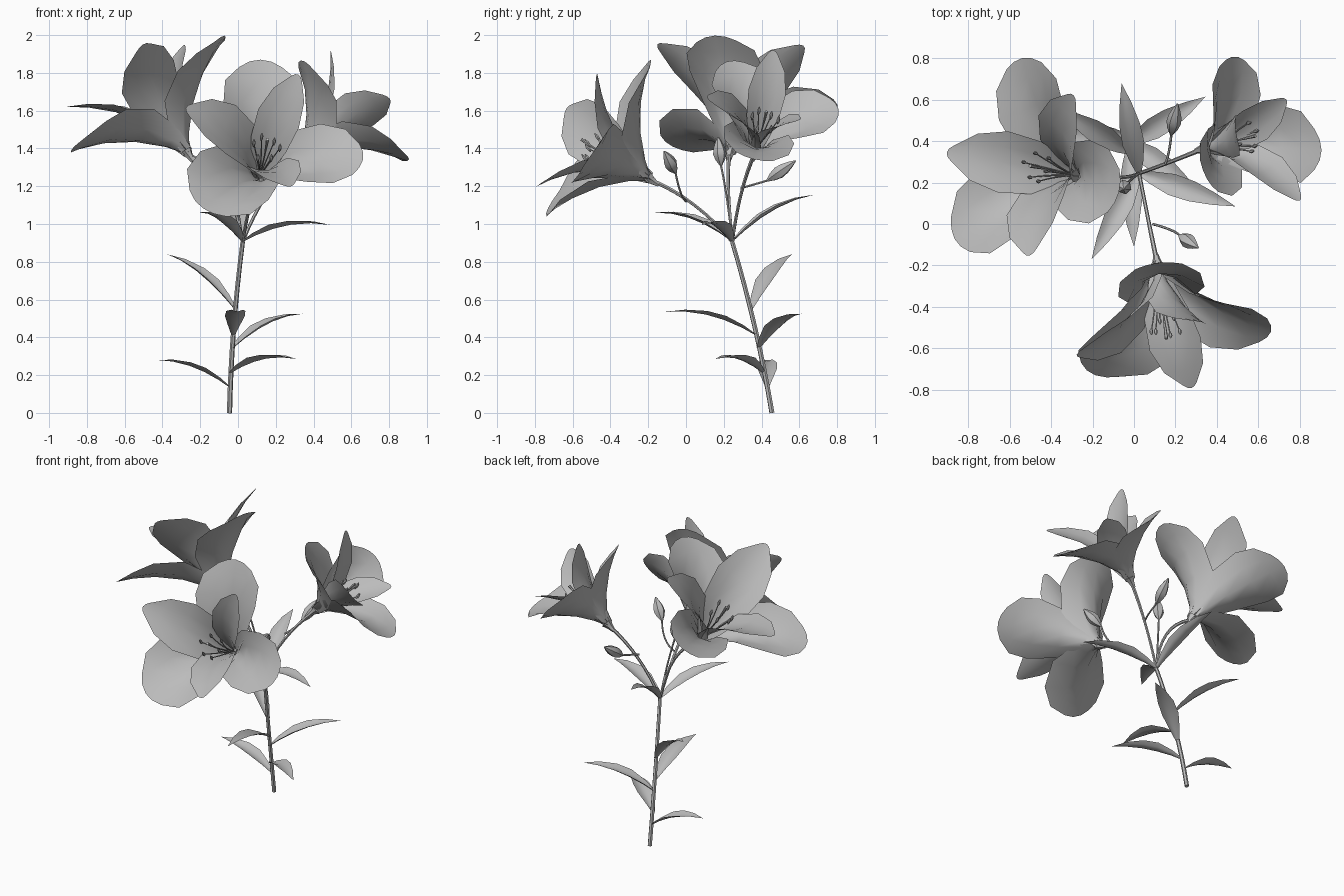
import bpy, bmesh, math
from mathutils import Vector as V

cube = bpy.data.objects.get("Cube")
if cube:
    bpy.data.objects.remove(cube)

# One grey for the whole plant
grey = bpy.data.materials.new("plain_grey")
grey.use_nodes = True
colour = (0.5, 0.5, 0.5, 1)
grey.diffuse_color = colour
grey.node_tree.nodes["Principled BSDF"].inputs["Base Color"].default_value = colour

# Width along the blade
OUTER = [(0, .12), (.18, .42), (.42, .79), (.68, 1), (.87, .93), (1, .54)]
INNER = [(0, .12), (.18, .48), (.42, .86), (.66, 1), (.86, .76), (1, .27)]
LEAF = [(0, .2), (.15, .6), (.35, 1), (.55, .95), (.78, .55), (1, 0)]


def bezier(a, b, c, t):
    return a * (1 - t) ** 2 + b * 2 * t * (1 - t) + c * t * t


def finish(obj):
    bpy.ops.object.select_all(action='DESELECT')
    obj.select_set(True)
    bpy.context.view_layer.objects.active = obj
    if obj.type == 'CURVE':
        bpy.ops.object.convert(target='MESH')
    bpy.ops.object.shade_smooth_by_angle(angle=math.radians(50))


def blade(name, base, ctrl, tip, normal, half, profile, cups, tip_bulge=0.0):
    """Curved sheet along a midrib; cups lift the edges at the base and tip."""
    bm = bmesh.new()
    rows = []
    side = (tip - base).cross(normal).normalized()
    for t, w in profile:
        mid = bezier(base, ctrl, tip, t)
        tangent = ((ctrl - base) * (1 - t) + (tip - ctrl) * t).normalized()
        face_up = side.cross(tangent).normalized()
        cup = cups[0] * (1 - t) + cups[1] * t
        row = []
        for u in (-1, -.5, 0, .5, 1):
            shift = tangent * (tip_bulge * (1 - u * u) * half * t ** 4)
            row.append(bm.verts.new(mid + side * (u * w * half)
                                    + face_up * (cup * u * u * w * half) + shift))
        rows.append(row)
    for r, s in zip(rows, rows[1:]):
        for i in range(4):
            bm.faces.new((r[i], r[i + 1], s[i + 1], s[i]))
    bmesh.ops.remove_doubles(bm, verts=bm.verts, dist=1e-5)
    mesh = bpy.data.meshes.new(name)
    bm.to_mesh(mesh)
    bm.free()
    mesh.materials.append(grey)
    obj = bpy.data.objects.new(name, mesh)
    bpy.context.collection.objects.link(obj)
    finish(obj)


def rod(name, a, b, c, radii, steps=8):
    """Round tapered tube along a three-point curve."""
    curve = bpy.data.curves.new(name, 'CURVE')
    curve.dimensions = '3D'
    curve.bevel_depth = 1
    curve.bevel_resolution = 1
    curve.use_fill_caps = True
    line = curve.splines.new('POLY')
    line.points.add(steps)
    for i, p in enumerate(line.points):
        t = i / steps
        p.co = (*bezier(V(a), V(b), V(c), t), 1)
        k = t * (len(radii) - 1)
        j = min(int(k), len(radii) - 2)
        p.radius = radii[j] + (radii[j + 1] - radii[j]) * (k - j)
    curve.materials.append(grey)
    obj = bpy.data.objects.new(name, curve)
    bpy.context.collection.objects.link(obj)
    finish(obj)


def flower(name, base, petals, reach):
    """Petals are (tip, half width), outer and inner in turn around the axis."""
    base = V(base)
    axis = sum(((V(tip) - base).normalized() for tip, _ in petals), V()).normalized()
    # Funnel at the back of the flower
    rod(name + "_funnel", base - axis * .04, base, base + axis * .03, [.012, .021, .036], 4)
    for i, (tip, half) in enumerate(petals):
        tip = V(tip)
        chord = tip - base
        d = chord.normalized()
        inward = axis - d * axis.dot(d)
        bend, profile, cups = ((.22, OUTER, (1.22, .04)), (.38, INNER, (.6, .08)))[i % 2]
        ctrl = base + chord * .5 + inward * (bend * chord.length)
        blade(f"{name}_petal_{i + 1}", base, ctrl, tip, inward, half, profile, cups, .2)
    # Stamens with anthers, and a pistil in the middle
    u = axis.orthogonal().normalized()
    w = axis.cross(u)
    start = base + axis * .05
    for i in range(6):
        a = i * math.tau / 6
        out = u * math.cos(a) + w * math.sin(a)
        end = base + axis * (reach * (.9 + .05 * (i % 3))) + out * .07 - V((0, 0, .04))
        rod(f"{name}_stamen_{i + 1}", start, base + axis * reach * .6 + out * .03 - V((0, 0, .04)),
            end, [.004, .003], 5)
        along = (axis + V((0, 0, .6))).normalized() * .026
        rod(f"{name}_anther_{i + 1}", end - along, end, end + along, [.002, .009, .009, .002], 6)
    rod(name + "_pistil", start, base + axis * reach * .6 - V((0, 0, .04)),
        base + axis * reach * 1.1 - V((0, 0, .03)), [.005, .004, .004, .009], 6)


# Main stem
node = (.025, .245, .905)
rod("main_stem", (-.045, .455, 0), (-.035, .38, .45), node, [.014, .012])

# Flowers with their stalks
front_base, right_base, left_base = (.11, -.18, 1.23), (-.26, .23, 1.365), (.325, .36, 1.365)
rod("front_flower_stalk", node, (.06, .06, 1.13), front_base, [.009, .009, .012])
rod("right_flower_stalk", node, (-.03, .21, 1.26), right_base, [.009, .009, .012])
rod("left_flower_stalk", node, (.13, .28, 1.18), left_base, [.009, .009, .012])

flower("front_flower", front_base, [
    ((.12, -.2, 1.83), .21), ((.31, -.47, 1.77), .12), ((.625, -.51, 1.34), .19),
    ((.27, -.77, 1.21), .13), ((-.16, -.7, 1.105), .23), ((-.25, -.62, 1.6), .16)], .41)
flower("right_flower", right_base, [
    ((-.095, .16, 1.965), .2), ((-.3, .6, 1.925), .15), ((-.53, .765, 1.6), .19),
    ((-.875, .34, 1.62), .15), ((-.835, -.05, 1.42), .2), ((-.5, -.125, 1.93), .17)], .39)
flower("left_flower", left_base, [
    ((.36, .23, 1.83), .17), ((.49, .46, 1.9), .1), ((.47, .775, 1.6), .17),
    ((.72, .59, 1.55), .1), ((.87, .36, 1.355), .19), ((.785, .13, 1.66), .12)], .34)

# Buds on thin stalks
buds = [
    ((.09, 0, 1.12), (.2, -.03, 1.14), (.22, -.055, 1.27), (.31, -.115, 1.385)),
    ((.15, .29, 1.19), (.17, .33, 1.2), (.18, .43, 1.23), (.21, .58, 1.335)),
    (node, (-.01, .22, 1.15), (-.045, .185, 1.31), (-.05, .17, 1.46)),
]
for i, (a, b, c, d) in enumerate(buds):
    rod(f"bud_stalk_{i + 1}", a, b, c, [.006, .006])
    rod(f"bud_{i + 1}", c, (V(c) + V(d)) / 2, d, [.007, .026, .036, .032, .02, .004], 10)

# Leaves as base and tip
leaves = [
    ((-.045, .43, .135), (-.43, .43, .28)), ((-.04, .41, .21), (.31, .155, .285)),
    ((-.03, .385, .34), (.345, .615, .525)), ((-.025, .37, .41), (0, -.11, .535)),
    ((-.015, .345, .545), (-.375, .56, .84)), (node, (.49, .085, .995)),
    (node, (-.205, -.17, 1.06)), (node, (-.06, .68, 1.155)),
]
up = V((0, 0, 1))
for i, (base, tip) in enumerate(leaves):
    base, tip = V(base), V(tip)
    chord = tip - base
    ctrl = base + chord * .5 + up * (.17 * chord.length)
    blade(f"leaf_{i + 1}", base, ctrl, tip, up, .053, LEAF, (.5, .3))
